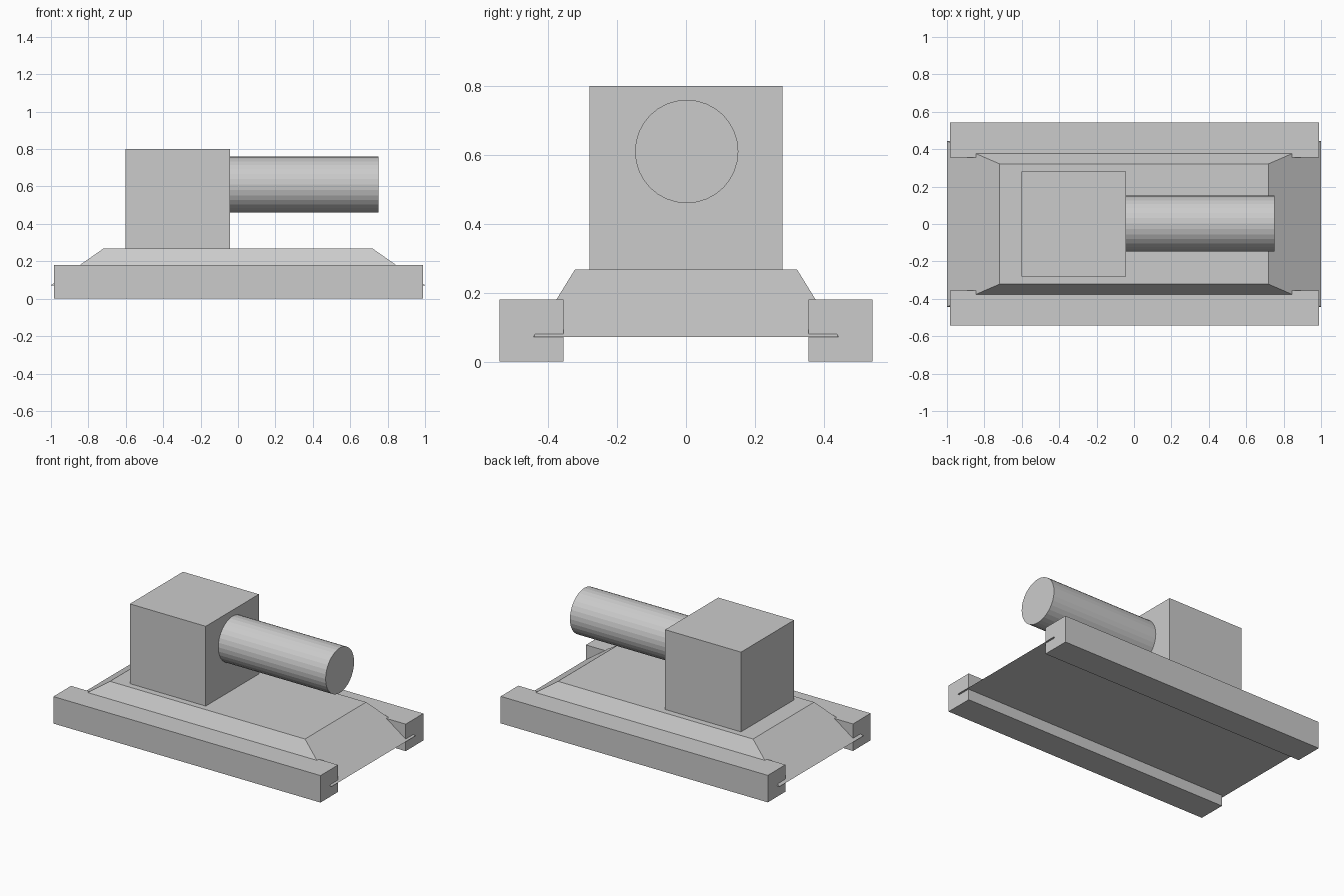
import bpy, bmesh, math
from mathutils import Matrix

if "Cube" in bpy.data.objects:
    bpy.data.objects.remove(bpy.data.objects["Cube"])


def new_object(name, bm):
    bmesh.ops.recalc_face_normals(bm, faces=bm.faces)
    mesh = bpy.data.meshes.new(name)
    bm.to_mesh(mesh)
    bm.free()
    obj = bpy.data.objects.new(name, mesh)
    bpy.context.collection.objects.link(obj)
    return obj


def box(name, lo, hi, taper=(1, 1)):
    """Box between two corners; taper scales the top face in x and y."""
    bm = bmesh.new()
    bmesh.ops.create_cube(bm, size=1)
    for v in bm.verts:
        top = v.co.z > 0
        for i in range(3):
            scale = taper[i] if top and i < 2 else 1
            v.co[i] = (lo[i] + hi[i]) / 2 + v.co[i] * (hi[i] - lo[i]) * scale
    return new_object(name, bm)


# Sloped hull
box("hull", (-1, -0.443, 0.072), (1, 0.443, 0.268), taper=(0.72, 0.322 / 0.443))

# Track blocks on both sides
for side, y0, y1 in (("right", -0.542, -0.356), ("left", 0.356, 0.542)):
    box(f"{side}_track", (-0.983, y0, 0), (0.988, y1, 0.18))

# Turret block, slightly sunk into the hull
box("turret", (-0.602, -0.28, 0.24), (-0.042, 0.28, 0.80))

# Gun barrel along x
x0, x1 = -0.05, 0.75
bm = bmesh.new()
bmesh.ops.create_cone(
    bm, cap_ends=True, segments=32, radius1=0.15, radius2=0.15, depth=x1 - x0,
    matrix=Matrix.Translation(((x0 + x1) / 2, 0.002, 0.61)) @ Matrix.Rotation(math.pi / 2, 4, 'Y'))
new_object("gun_barrel", bm)
